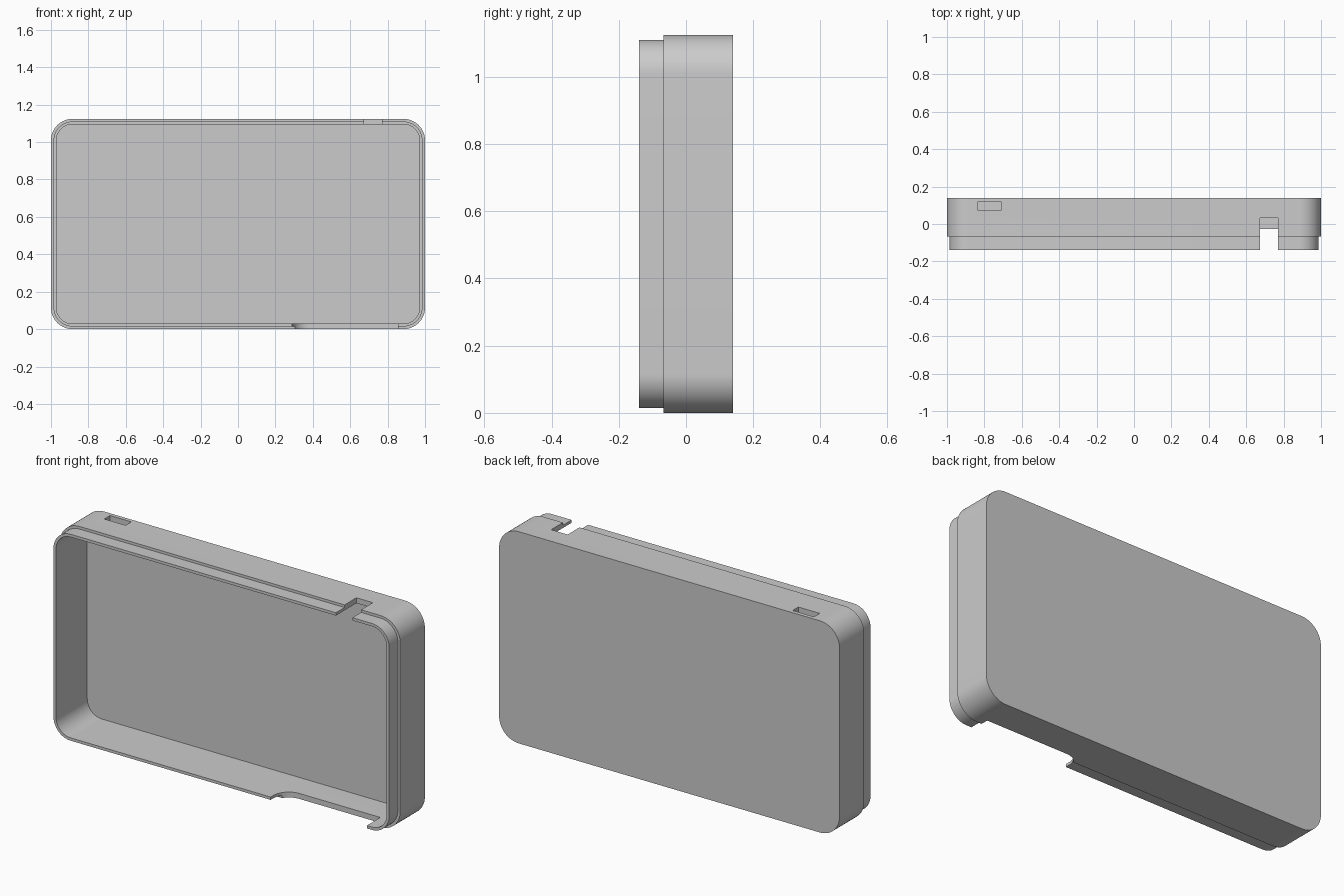
import bpy, bmesh
from math import cos, sin, pi

W, H, R = 1.0, 1.124, 0.115      # half width, height, corner radius
BACK, STEP, FRONT, FLOOR = 0.14, -0.067, -0.14, 0.122
LIP, WALL = 0.014, 0.029         # insets of lip outside and cavity

cube = bpy.data.objects.get("Cube")
if cube:
    bpy.data.objects.remove(cube, do_unlink=True)

grey = bpy.data.materials.new("plain grey")
grey.use_nodes = True
color = (0.6, 0.6, 0.6, 1)
grey.diffuse_color = color
grey.node_tree.nodes["Principled BSDF"].inputs["Base Color"].default_value = color


def finish(name, bm):
    bmesh.ops.recalc_face_normals(bm, faces=bm.faces)
    mesh = bpy.data.meshes.new(name)
    bm.to_mesh(mesh)
    bm.free()
    mesh.materials.append(grey)
    obj = bpy.data.objects.new(name, mesh)
    bpy.context.collection.objects.link(obj)
    return obj


def rounded_ring(bm, y, inset, steps=16):
    """Rounded rectangle across x and z, concentric with the outside."""
    r, ring = R - inset, []
    for quarter, (sx, sz) in enumerate([(1, 1), (-1, 1), (-1, -1), (1, -1)]):
        for i in range(steps + 1):
            a = (quarter + i / steps) * pi / 2
            ring.append(bm.verts.new((sx * (W - R) + r * cos(a), y,
                                      H / 2 + sz * (H / 2 - R) + r * sin(a))))
    return ring


def prism(name, outline, z0, z1):
    """Upright prism over an outline in x and y."""
    bm = bmesh.new()
    low, high = [[bm.verts.new((x, y, z)) for x, y in outline] for z in (z0, z1)]
    bm.faces.new(low)
    bm.faces.new(high)
    n = len(outline)
    for i in range(n):
        j = (i + 1) % n
        bm.faces.new((low[i], low[j], high[j], high[i]))
    return finish(name, bm)


def box(name, x0, x1, y0, y1, z0, z1):
    return prism(name, [(x0, y0), (x1, y0), (x1, y1), (x0, y1)], z0, z1)


# Tray with stepped lip and open cavity
bm = bmesh.new()
profile = [(BACK, 0), (STEP, 0), (STEP, LIP), (FRONT, LIP), (FRONT, WALL), (FLOOR, WALL)]
rings = [rounded_ring(bm, y, inset) for y, inset in profile]
for a, b in zip(rings, rings[1:]):
    for i in range(len(a)):
        j = (i + 1) % len(a)
        bm.faces.new((a[i], a[j], b[j], b[i]))
bm.faces.new(rings[0])
bm.faces.new(rings[-1])
case = finish("case_tray", bm)

# Openings: top notch, top slot, bottom cutout with one rounded corner
x0, x1, depth, fillet = 0.29, 0.855, -0.027, 0.09
arc = [(x0 + fillet - fillet * cos(t), depth - fillet + fillet * sin(t))
       for t in (i / 12 * pi / 2 for i in range(13))]
cutters = [
    box("top_notch_cutter", 0.673, 0.77, -0.2, 0.032, H - 0.06, H + 0.05),
    box("top_slot_cutter", -0.835, -0.71, 0.071, 0.119, H - 0.06, H + 0.05),
    prism("bottom_cutout_cutter", [(x0, -0.2)] + arc + [(x1, depth), (x1, -0.2)],
          -0.05, 0.06),
]
for cutter in cutters:
    mod = case.modifiers.new(cutter.name, "BOOLEAN")
    mod.object, mod.operation, mod.solver = cutter, "DIFFERENCE", "EXACT"

bpy.ops.object.select_all(action="DESELECT")
case.select_set(True)
bpy.context.view_layer.objects.active = case
for mod in list(case.modifiers):
    bpy.ops.object.modifier_apply(modifier=mod.name)
for cutter in cutters:
    bpy.data.objects.remove(cutter, do_unlink=True)
bpy.ops.object.shade_smooth_by_angle(angle=pi / 6)
